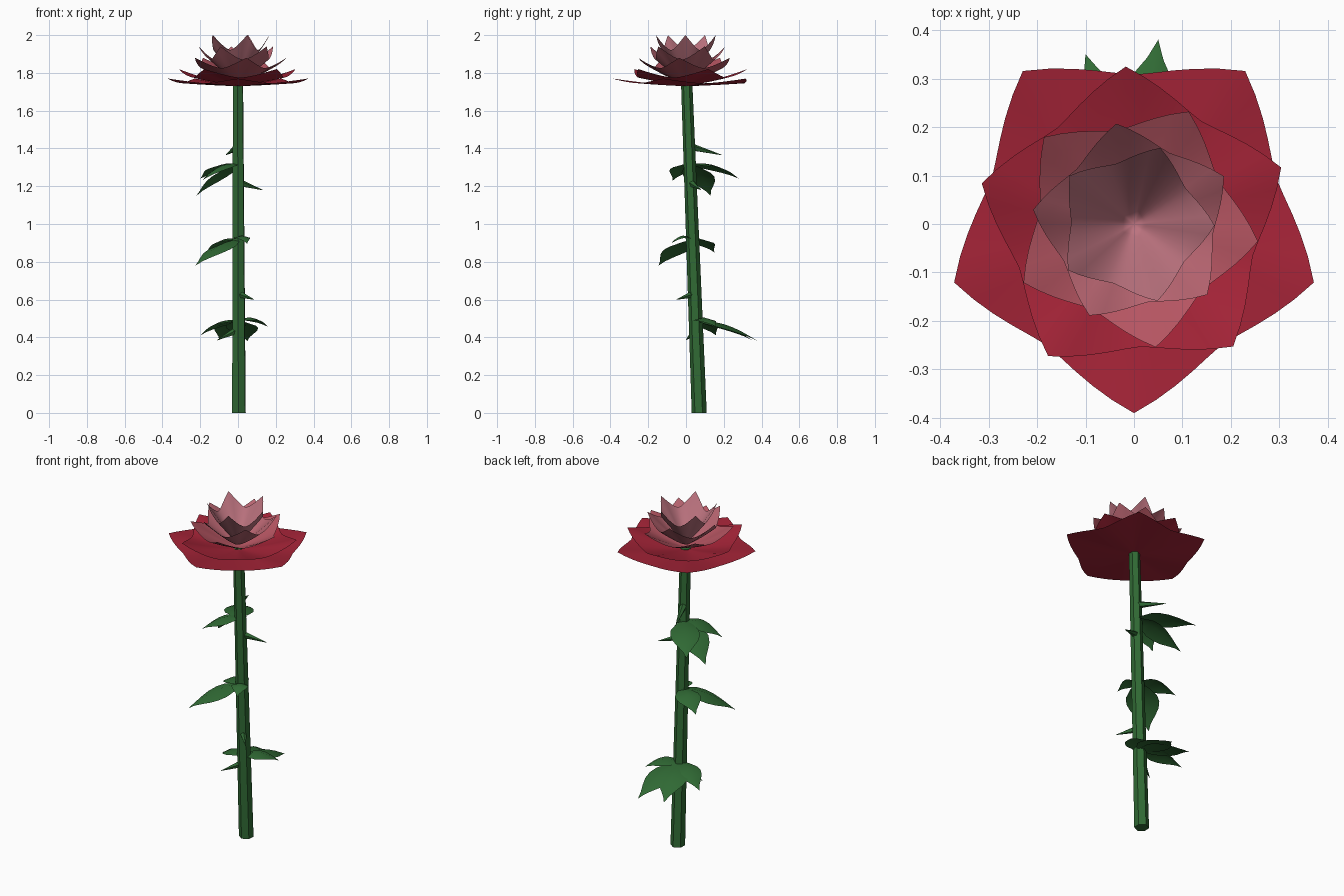
import bpy, bmesh, math
from mathutils import Vector

cube = bpy.data.objects.get("Cube")
if cube:
    bpy.data.objects.remove(cube, do_unlink=True)


def material(name, color):
    mat = bpy.data.materials.new(name)
    mat.use_nodes = True
    rgba = (*color, 1)
    mat.diffuse_color = rgba
    mat.node_tree.nodes["Principled BSDF"].inputs["Base Color"].default_value = rgba
    return mat


green = material("green", (0.03, 0.145, 0.035))
crimson = material("crimson", (0.37, 0.017, 0.038))
rose = material("rose", (0.46, 0.09, 0.12))
pink = material("pink", (0.48, 0.13, 0.165))
pale_pink = material("pale_pink", (0.50, 0.17, 0.21))


def finish(bm, name, mat, angle=30):
    bmesh.ops.remove_doubles(bm, verts=bm.verts, dist=0.0005)
    bmesh.ops.recalc_face_normals(bm, faces=bm.faces)
    mesh = bpy.data.meshes.new(name)
    bm.to_mesh(mesh)
    bm.free()
    obj = bpy.data.objects.new(name, mesh)
    bpy.context.collection.objects.link(obj)
    mesh.materials.append(mat)
    bpy.ops.object.select_all(action="DESELECT")
    obj.select_set(True)
    bpy.context.view_layer.objects.active = obj
    bpy.ops.object.shade_smooth_by_angle(angle=math.radians(angle))
    return obj


def tapered(bm, start, end, r1, r2, sides):
    """Tapered bar between two points."""
    start, end = Vector(start), Vector(end)
    rot = (end - start).to_track_quat("Z", "Y").to_matrix().to_4x4()
    rot.translation = (start + end) / 2
    bmesh.ops.create_cone(bm, cap_ends=True, segments=sides, radius1=r1,
                          radius2=r2, depth=(end - start).length, matrix=rot)


def stem_y(z):
    return 0.07 - 0.038 * z


def petal_layer(name, mat, tip_r, valley, first_angle, base, valley_z, tip_z, power):
    """Five-pointed bowl whose tips rise above the valleys."""
    bm = bmesh.new()
    per, rings = 10, 6
    count = per * 5
    grid = []
    for k in range(rings + 1):
        s = k / rings
        row = []
        for i in range(count):
            phase = abs((i % per) / per * 2 - 1)      # 1 at tip, 0 at valley
            tip = phase ** 1.6
            r = tip_r * (valley + (1 - valley) * tip) * s
            rim = valley_z + (tip_z - valley_z) * tip
            a = math.radians(first_angle) + math.tau * i / count
            row.append(bm.verts.new((r * math.cos(a), r * math.sin(a),
                                     base + (rim - base) * s ** power)))
        grid.append(row)
    for low, high in zip(grid, grid[1:]):
        for i in range(count):
            j = (i + 1) % count
            bm.faces.new((low[i], low[j], high[j], high[i]))
    return finish(bm, name, mat, 40)


# Bloom: nested bowls from the outside in
petal_layer("outer_petals", crimson, 0.39, 0.79, -90, 1.73, 1.745, 1.77, 1.4)
petal_layer("second_petals", crimson, 0.325, 0.78, -51, 1.735, 1.775, 1.82, 1.4)
petal_layer("third_petals", rose, 0.258, 0.76, -8, 1.745, 1.825, 1.88, 1.3)
petal_layer("fourth_petals", pink, 0.21, 0.78, 28, 1.755, 1.87, 1.94, 1.2)
petal_layer("inner_petals", pale_pink, 0.166, 0.78, -1, 1.77, 1.92, 2.0, 1.15)

# Stem: leaning six-sided bar
bm = bmesh.new()
tapered(bm, (0.005, stem_y(0), 0.001), (0, stem_y(1.74), 1.74), 0.04, 0.03, 6)
for v in bm.verts:
    if v.co.z < 0.1:
        v.co.z = 0
finish(bm, "stem", green, 20)


def leaflet(bm, base, tip, width):
    """Pointed blade, arched along its length and folded along the midrib."""
    base, tip = Vector(base), Vector(tip)
    side = (tip - base).cross(Vector((0, 0, 1))).normalized()
    profile = [(0, 0.1), (0.12, 0.55), (0.3, 0.95), (0.45, 1), (0.6, 0.85),
               (0.75, 0.52), (0.88, 0.2), (1, 0.0)]
    rows = []
    for t, w in profile:
        mid = base.lerp(tip, t) + Vector((0, 0, 0.03 * math.sin(math.pi * t)))
        edge = side * width * w
        drop = Vector((0, 0, 0.25 * width * w))
        rows.append([bm.verts.new(p) for p in (mid - edge - drop, mid, mid + edge - drop)])
    for a, b in zip(rows, rows[1:]):
        for i in range(2):
            bm.faces.new((a[i], a[i + 1], b[i + 1], b[i]))


def compound_leaf(name, height, tips):
    bm = bmesh.new()
    for x, y, z, width in tips:
        leaflet(bm, (0, stem_y(height), height), (x, y, z), width)
    finish(bm, name, green, 40)


# Leaves: clusters of overlapping blades
compound_leaf("lower_leaf", 0.49, [
    (0.05, 0.38, 0.38, 0.085), (-0.1, 0.35, 0.385, 0.08),
    (-0.2, 0.16, 0.41, 0.07), (0.16, 0.16, 0.455, 0.06)])
compound_leaf("middle_leaf", 0.92, [
    (-0.225, -0.145, 0.78, 0.09), (-0.17, 0.15, 0.85, 0.07),
    (0.05, -0.08, 0.895, 0.045)])
compound_leaf("upper_leaf", 1.32, [
    (-0.22, 0.13, 1.15, 0.09), (-0.2, 0.28, 1.24, 0.08),
    (-0.19, -0.07, 1.23, 0.07)])

# Thorns
for name, height, tip in [("top_thorn", 1.41, (-0.065, 0.19, 1.365)),
                          ("upper_thorn", 1.22, (0.13, 0.08, 1.18)),
                          ("middle_thorn", 0.63, (0.085, -0.05, 0.6)),
                          ("lower_thorn", 0.44, (-0.11, 0.0, 0.385))]:
    bm = bmesh.new()
    tapered(bm, (0, stem_y(height), height), tip, 0.022, 0.001, 5)
    finish(bm, name, green, 30)
